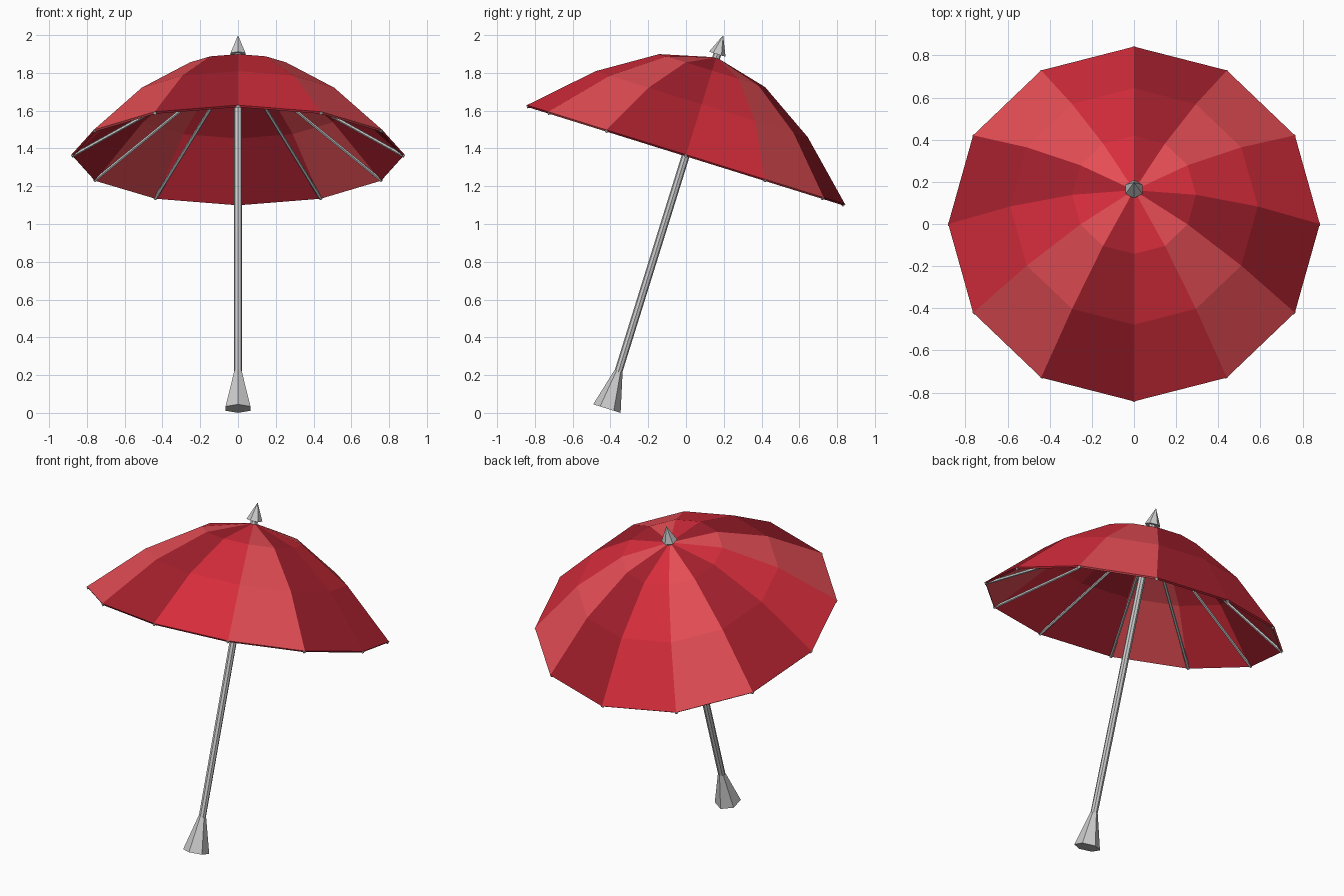
import bpy, bmesh
from math import sin, cos, pi, radians
from mathutils import Matrix, Vector

if "Cube" in bpy.data.objects:
    bpy.data.objects.remove(bpy.data.objects["Cube"])

# Everything is built upright around the rim centre, then tilted back
TILT = Matrix.Translation((0, 0, 1.367)) @ Matrix.Rotation(radians(-17.3), 4, 'X')
R, H, PANELS = 0.882, 0.54, 12


def finish(name, bm, materials=()):
    bmesh.ops.recalc_face_normals(bm, faces=bm.faces)
    mesh = bpy.data.meshes.new(name)
    bm.to_mesh(mesh)
    bm.free()
    obj = bpy.data.objects.new(name, mesh)
    bpy.context.collection.objects.link(obj)
    for m in materials:
        mesh.materials.append(m)
    obj.matrix_world = TILT
    return obj


def rod(bm, a, b, r1, r2, sides):
    """Straight or tapered prism from point a to point b."""
    a, b = Vector(a), Vector(b)
    d = b - a
    m = Matrix.Translation((a + b) / 2) @ d.to_track_quat('Z', 'Y').to_matrix().to_4x4()
    if abs(d.x) + abs(d.y) < 1e-6:
        m = Matrix.Translation((a + b) / 2)
    bmesh.ops.create_cone(bm, cap_ends=True, segments=sides, radius1=r1, radius2=r2,
                          depth=d.length, matrix=m)


def axial(name, z0, z1, r1, r2, sides):
    bm = bmesh.new()
    rod(bm, (0, 0, z0), (0, 0, z1), r1, r2, sides)
    return finish(name, bm)


def paint(name, rgb):
    m = bpy.data.materials.new(name)
    m.diffuse_color = (*rgb, 1)
    m.use_nodes = True
    m.node_tree.nodes["Principled BSDF"].inputs["Base Color"].default_value = m.diffuse_color
    return m


# Canopy: twelve panels in three repeating reds
reds = [paint("red", (0.68, 0.026, 0.045)),
        paint("light_red", (0.78, 0.075, 0.09)),
        paint("dark_red", (0.37, 0.014, 0.026))]
bm = bmesh.new()
rings = []
for r, h in ((R, 0), (R * 2 / 3, 0.28), (R / 3, 0.466)):
    rings.append([bm.verts.new((r * cos(2 * pi * i / PANELS), r * sin(2 * pi * i / PANELS), h))
                  for i in range(PANELS)])
apex = bm.verts.new((0, 0, H))
for i in range(PANELS):
    j = (i + 1) % PANELS
    for lo, hi in zip(rings, rings[1:]):
        bm.faces.new((lo[i], lo[j], hi[j], hi[i])).material_index = i % 3
    bm.faces.new((rings[-1][i], rings[-1][j], apex)).material_index = i % 3
canopy = finish("canopy", bm, reds)
solid = canopy.modifiers.new("thickness", 'SOLIDIFY')
solid.thickness = 0.012
solid.offset = -1

# Straight ribs from each rim corner to the hub
bm = bmesh.new()
for i in range(PANELS):
    a = 2 * pi * i / PANELS
    rod(bm, (0.88 * cos(a), 0.88 * sin(a), -0.008),
        (0.015 * cos(a), 0.015 * sin(a), 0.495), 0.009, 0.009, 6)
finish("ribs", bm)

# Pole, flared handle and pointed tip
axial("pole", -1.25, 0.57, 0.021, 0.021, 8)
axial("handle", -1.408, -1.2, 0.076, 0.022, 6)
axial("tip", 0.557, 0.662, 0.046, 0.0, 6)
